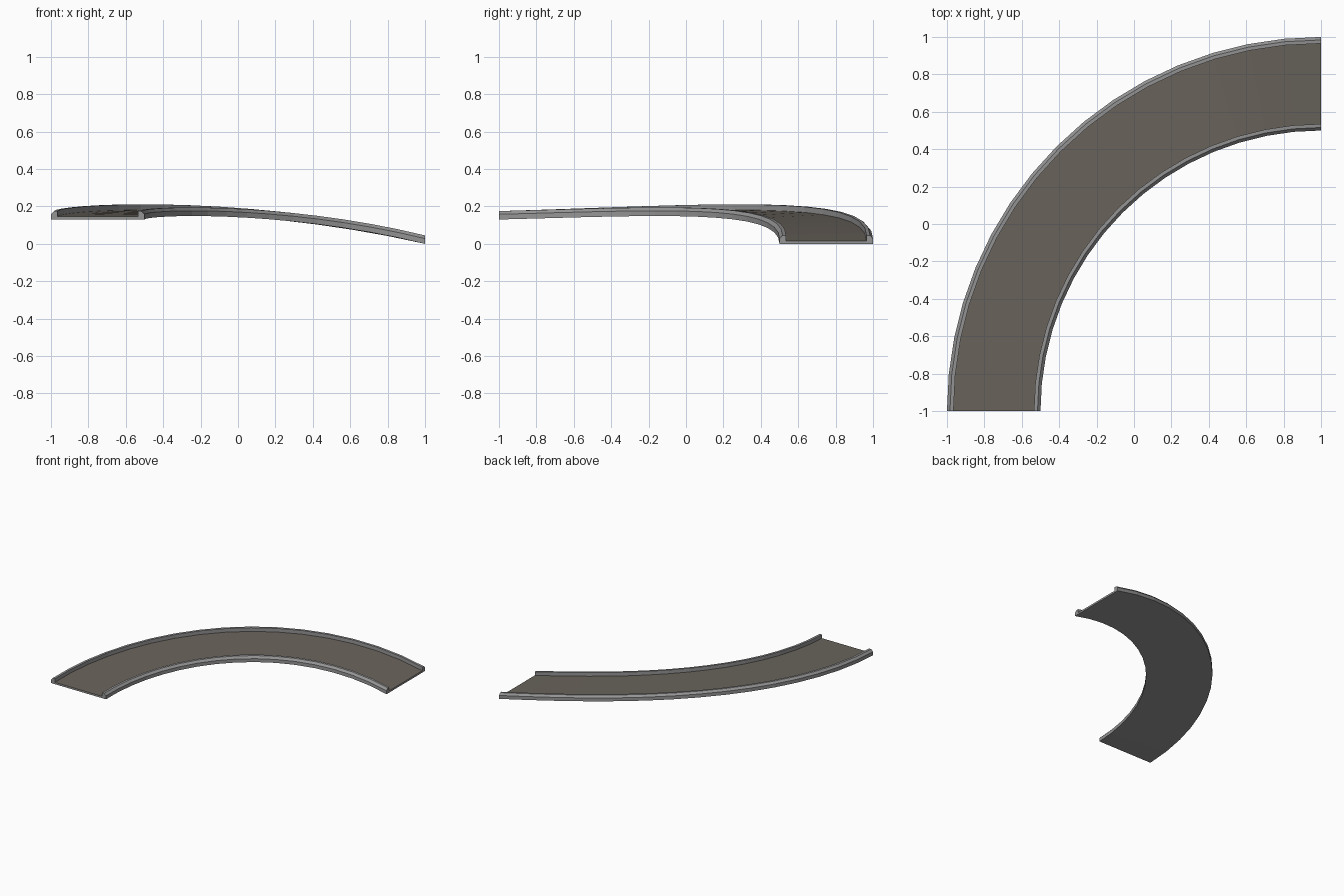
import bpy, bmesh, math

if "Cube" in bpy.data.objects:
    bpy.data.objects.remove(bpy.data.objects["Cube"])


def material(name, rgb):
    m = bpy.data.materials.new(name)
    m.diffuse_color = (*rgb, 1)
    m.use_nodes = True
    m.node_tree.nodes["Principled BSDF"].inputs["Base Color"].default_value = m.diffuse_color
    return m


SEGMENTS = 16
R_IN, R_OUT = 1.5, 2.0


def hermite(t, end, m0, m1):
    return (3*t*t - 2*t**3) * end + t*(1 - t)**2 * m0 + t*t*(t - 1) * m1


# channel cross-section: (radius, height), raised chamfered kerb on each side
half = [(0, 0), (0, 0.028), (0.016, 0.045), (0.035, 0.045), (0.035, 0.015)]
profile = [(R_IN + r, z) for r, z in half] + [(R_OUT - r, z) for r, z in reversed(half)]
ROAD_EDGE = len(half) - 1

# sweep through a quarter turn, climbing and slightly banked in the middle
bm = bmesh.new()
rings = []
for i in range(SEGMENTS + 1):
    t = i / SEGMENTS
    a = math.pi / 2 * (1 + t)
    low = hermite(t, 0.13, 0.58, -0.06)
    high = hermite(t, 0.13, 0.72, -0.09)
    ring = []
    for r, z in profile:
        k = (r - R_IN) / (R_OUT - R_IN)
        ring.append(bm.verts.new((1 + r*math.cos(a), -1 + r*math.sin(a),
                                  z + low + (high - low) * k)))
    rings.append(ring)

n = len(profile)
for a, b in zip(rings, rings[1:]):
    for j in range(n):
        f = bm.faces.new((a[j], a[(j+1) % n], b[(j+1) % n], b[j]))
        f.material_index = 1 if j == ROAD_EDGE else 0

# end caps
bm.faces.new(rings[0])
bm.faces.new(rings[-1])
bmesh.ops.recalc_face_normals(bm, faces=bm.faces)

mesh = bpy.data.meshes.new("curved_road_ramp")
bm.to_mesh(mesh)
bm.free()
mesh.materials.append(material("kerb grey", (0.30, 0.30, 0.30)))
mesh.materials.append(material("road brown grey", (0.145, 0.128, 0.108)))
ramp = bpy.data.objects.new("curved_road_ramp", mesh)
bpy.context.collection.objects.link(ramp)
